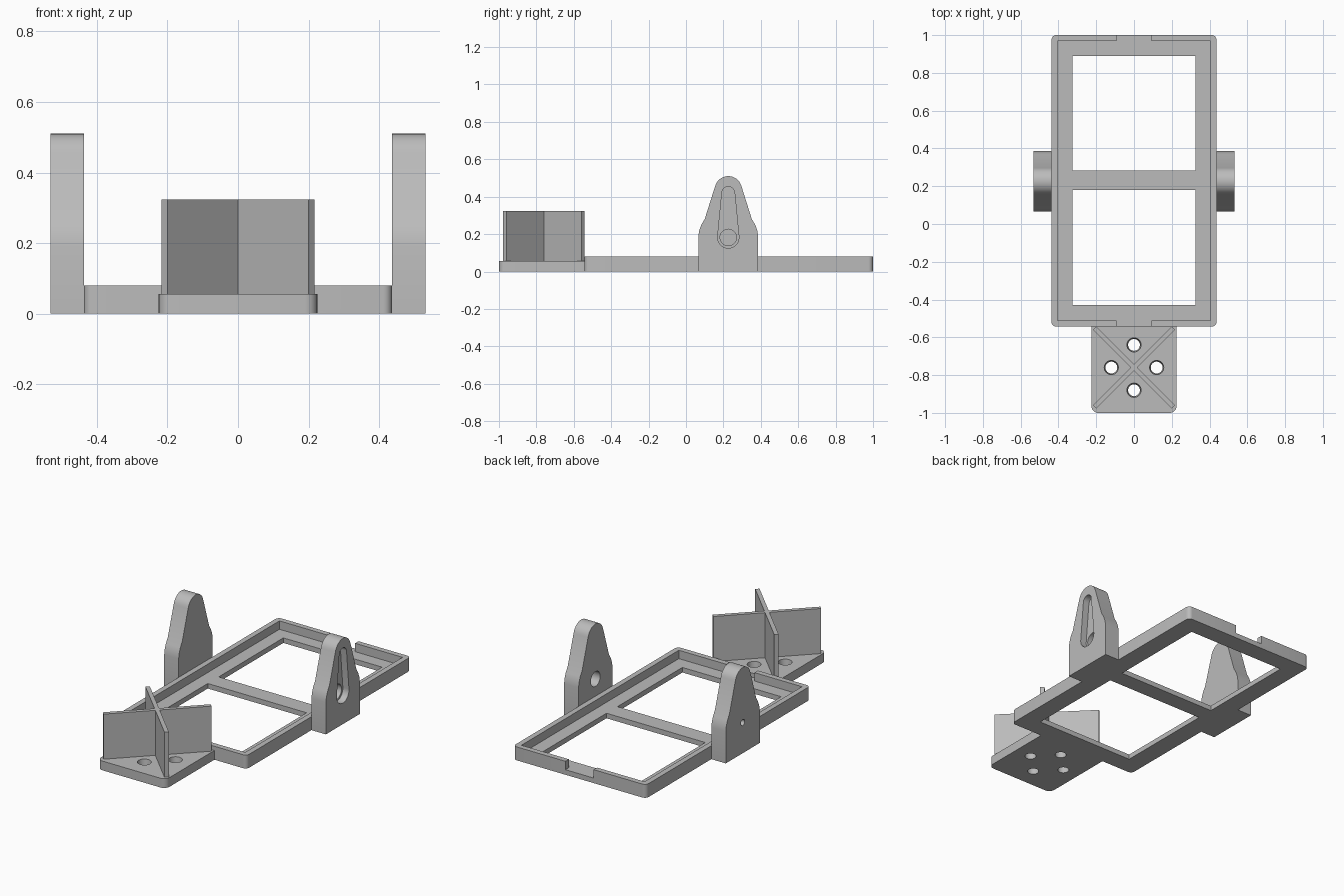
import bpy, bmesh, math
from mathutils import Matrix, Vector

cube = bpy.data.objects.get("Cube")
if cube:
    bpy.data.objects.remove(cube, do_unlink=True)

grey = bpy.data.materials.new("light grey plastic")
grey.use_nodes = True
COLOUR = (0.5, 0.5, 0.5, 1)
grey.diffuse_color = COLOUR
grey.node_tree.nodes["Principled BSDF"].inputs["Base Color"].default_value = COLOUR

UPRIGHT = Matrix(((0, 0, 1), (1, 0, 0), (0, 1, 0)))  # outline in y-z, extruded along x
FLAT = Matrix.Identity(3)                            # outline in x-y, extruded along z


def prism(name, outline, lo, hi, axes=FLAT, hi_outline=None):
    """Solid between two matching outlines at heights lo and hi."""
    bm = bmesh.new()
    low = [bm.verts.new(axes @ Vector((a, b, lo))) for a, b in outline]
    high = [bm.verts.new(axes @ Vector((a, b, hi))) for a, b in hi_outline or outline]
    bm.faces.new(low)
    bm.faces.new(high)
    for i in range(len(low)):
        j = (i + 1) % len(low)
        bm.faces.new((low[i], low[j], high[j], high[i]))
    bmesh.ops.recalc_face_normals(bm, faces=bm.faces)
    mesh = bpy.data.meshes.new(name)
    bm.to_mesh(mesh)
    bm.free()
    mesh.materials.append(grey)
    obj = bpy.data.objects.new(name, mesh)
    bpy.context.collection.objects.link(obj)
    return obj


def rect(x0, x1, y0, y1):
    return [(x0, y0), (x1, y0), (x1, y1), (x0, y1)]


def arc(cx, cy, r, start, end, steps):
    angles = [math.radians(start + (end - start) * i / steps) for i in range(steps + 1)]
    return [(cx + r * math.cos(a), cy + r * math.sin(a)) for a in angles]


def circle(cx, cy, r):
    return arc(cx, cy, r, 0, 360, 32)[:-1]


def rounded(x0, x1, y0, y1, r, back=True):
    front = arc(x0 + r, y0 + r, r, 180, 270, 6) + arc(x1 - r, y0 + r, r, 270, 360, 6)
    if not back:
        return front + [(x1, y1), (x0, y1)]
    return front + arc(x1 - r, y1 - r, r, 0, 90, 6) + arc(x0 + r, y1 - r, r, 90, 180, 6)


def cut(obj, cutters):
    """Subtract the cutters, bake the result and discard them."""
    for c in cutters:
        c.hide_render = True
        mod = obj.modifiers.new("cut", "BOOLEAN")
        mod.operation, mod.solver, mod.object = "DIFFERENCE", "EXACT", c
    graph = bpy.context.evaluated_depsgraph_get()
    baked = bpy.data.meshes.new_from_object(obj.evaluated_get(graph))
    obj.modifiers.clear()
    obj.data = baked
    for c in cutters:
        bpy.data.objects.remove(c, do_unlink=True)


def smooth(obj):
    bpy.ops.object.select_all(action="DESELECT")
    obj.select_set(True)
    bpy.context.view_layer.objects.active = obj
    bpy.ops.object.shade_smooth_by_angle(angle=math.radians(30))


# Tray frame: raised rim, notches in both ends, two windows
frame = prism("tray_frame", rounded(-0.437, 0.437, -0.543, 1.0, 0.025), 0, 0.08)
cut(frame, [
    prism("tray_recess", rect(-0.405, 0.405, -0.511, 0.968), 0.03, 0.2),
    prism("end_notches", rect(-0.093, 0.093, -0.7, 1.1), 0.03, 0.2),
    prism("back_window", rect(-0.325, 0.325, 0.283, 0.89), -0.1, 0.1),
    prism("front_window", rect(-0.325, 0.325, -0.43, 0.18), -0.1, 0.1),
])
smooth(frame)

# Side brackets: straight foot, curved shoulder, tapered neck, round head
MID, PIVOT = 0.226, 0.182
foot = [(0.16, 0), (0.16, 0.19), (0.155, 0.22), (0.144, 0.25), (0.126, 0.28)]
head = arc(0, 0.437, 0.073, 15, 165, 16)
half = [(MID + a, z) for a, z in foot]
outline = half + [(MID + a, z) for a, z in head] + [(MID - a, z) for a, z in reversed(foot)]
left_bracket = prism("left_bracket", outline, 0.437, 0.532, UPRIGHT)
right_bracket = prism("right_bracket", outline, -0.532, -0.437, UPRIGHT)

# Left bracket: tapered lever slot outside, pivot hole all the way through
slot = arc(MID, PIVOT, 0.057, 175, 365, 20) + arc(MID, 0.42, 0.034, 5, 175, 16)
cut(left_bracket, [
    prism("lever_slot", slot, 0.492, 0.6, UPRIGHT),
    prism("pivot_hole", circle(MID, PIVOT, 0.044), 0.4, 0.6, UPRIGHT),
])
# Right bracket: small blind hole outside
cut(right_bracket, [prism("pin_hole", circle(MID, PIVOT, 0.018), -0.6, -0.48, UPRIGHT)])
smooth(left_bracket)
smooth(right_bracket)

# Front mounting plate with four countersunk holes
CY = -0.76
plate = prism("mounting_plate", rounded(-0.225, 0.225, -1.0, -0.543, 0.035, back=False), 0, 0.055)
cut(plate, [
    prism("screw_hole", circle(x, CY + y, 0.031), -0.002, 0.057,
          hi_outline=circle(x, CY + y, 0.038))
    for x, y in ((0.12, 0), (-0.12, 0), (0, 0.12), (0, -0.12))
])
smooth(plate)

# Crossed upright fins on the plate diagonals
for name, turn in (("fin_a", 45), ("fin_b", -45)):
    fin = prism(name, rect(-0.295, 0.295, -0.012, 0.012), 0.05, 0.323)
    fin.location = (0, CY, 0)
    fin.rotation_euler.z = math.radians(turn)
